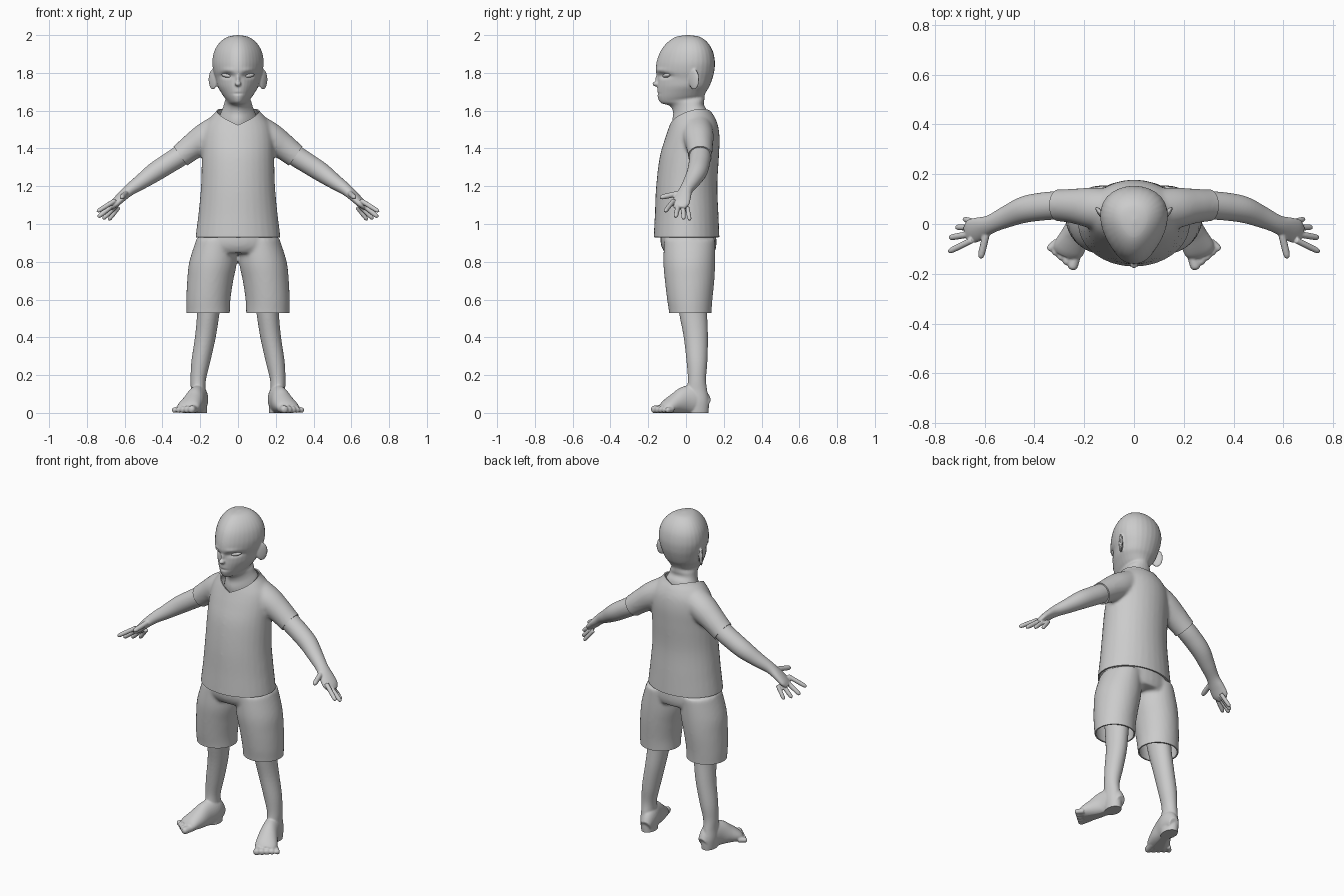
import bpy, bmesh
from math import sin, cos, pi, exp, radians
from mathutils import Vector, Matrix, Euler

if "Cube" in bpy.data.objects:
    bpy.data.objects.remove(bpy.data.objects["Cube"])

clay = bpy.data.materials.new("plain_grey")
clay.use_nodes = True
clay.diffuse_color = (0.6, 0.6, 0.6, 1)
clay.node_tree.nodes["Principled BSDF"].inputs["Base Color"].default_value = (0.6, 0.6, 0.6, 1)
SIDES = 32
ANGLES = [2 * pi * i / SIDES for i in range(SIDES)]


def resample(rows, steps=5):
    """Smooth spline through rows of numbers."""
    p = [Vector(r) for r in rows]
    p = [p[0]] + p + [p[-1]]
    out = []
    for a, b, c, d in zip(p, p[1:], p[2:], p[3:]):
        for k in range(steps):
            t = k / steps
            out.append(b + (c - a) * (t / 2) + (a * 2 - b * 5 + c * 4 - d) * (t * t / 2)
                       + (b * 3 - a - c * 3 + d) * (t ** 3 / 2))
    return out + [p[-1]]


def skin(bm, rings):
    loops = [[bm.verts.new(co) for co in ring] for ring in rings]
    for lo, hi in zip(loops, loops[1:]):
        for i in range(SIDES):
            j = (i + 1) % SIDES
            bm.faces.new((lo[i], lo[j], hi[j], hi[i]))
    bm.faces.new(loops[0])
    bm.faces.new(loops[-1])


def column(bm, rows, egg=0.0, flip=1):
    """Stacked sections: centre x, half width, front y, back y, z, rise at the back."""
    rings = []
    for x, a, yf, yb, z, rise in resample([tuple(r) + (0,) * (6 - len(r)) for r in rows]):
        rings.append([(flip * (x + a * cos(t) * (1 + egg * sin(t))),
                       (yf + yb) / 2 + (yb - yf) / 2 * sin(t),
                       z + rise * (1 + sin(t)) / 2) for t in ANGLES])
    skin(bm, rings)


def tube(bm, rows, flip=1):
    """Sections along a path: x, y, z, half width, half thickness."""
    pts = resample(rows)
    rings = []
    for i, r in enumerate(pts):
        along = (pts[min(i + 1, len(pts) - 1)] - pts[max(i - 1, 0)]).to_3d().normalized()
        side = along.cross(Vector((0, 0, 1))).normalized()
        up = side.cross(along)
        ring = [r.to_3d() + side * (r[3] * cos(t)) + up * (r[4] * sin(t)) for t in ANGLES]
        rings.append([(flip * v.x, v.y, v.z) for v in ring])
    skin(bm, rings)


def digit(bm, base, tip, r):
    b, t = Vector(base), Vector(tip)
    tube(bm, [(*b.lerp(t, f), r * s, r * s) for f, s in ((0, 1), (0.5, 1), (0.88, 0.9), (1, 0.4))])


def ball(bm, loc, radii, rot=(0, 0, 0)):
    m = Matrix.LocRotScale(Vector(loc), Euler([radians(a) for a in rot]), Vector(radii))
    bmesh.ops.create_uvsphere(bm, u_segments=24, v_segments=16, radius=1, matrix=m)


def bake(obj):
    bpy.ops.object.select_all(action="DESELECT")
    obj.select_set(True)
    bpy.context.view_layer.objects.active = obj
    bpy.ops.object.convert(target="MESH")


def finish(name, bm, voxel=0, smooth=4, sculpt=None, cuts=(), mirror=False, thick=0):
    """Fuse overlapping parts, trim open ends, mirror and shade."""
    bmesh.ops.recalc_face_normals(bm, faces=bm.faces)
    me = bpy.data.meshes.new(name)
    bm.to_mesh(me)
    bm.free()
    obj = bpy.data.objects.new(name, me)
    bpy.context.collection.objects.link(obj)
    if voxel:
        mod = obj.modifiers.new("fuse", "REMESH")
        mod.mode = "VOXEL"
        mod.voxel_size = voxel
        mod = obj.modifiers.new("relax", "SMOOTH")
        mod.factor, mod.iterations = 0.5, smooth
        bake(obj)
    bm = bmesh.new()
    bm.from_mesh(obj.data)
    if sculpt:
        for v in bm.verts:
            sculpt(v.co)
    for co, no, keep in cuts:
        faces = [f for f in bm.faces if keep(f.calc_center_median())]
        geom = faces + list({e for f in faces for e in f.edges}) + list({v for f in faces for v in f.verts})
        bmesh.ops.bisect_plane(bm, geom=geom, plane_co=co, plane_no=no, clear_outer=True)
    bm.to_mesh(obj.data)
    bm.free()
    if mirror:
        obj.modifiers.new("mirror", "MIRROR").merge_threshold = 0.0005
    if thick:
        mod = obj.modifiers.new("cloth", "SOLIDIFY")
        mod.thickness, mod.offset = thick, -1
    bake(obj)
    obj.data.materials.clear()
    obj.data.materials.append(clay)
    bpy.ops.object.shade_smooth_by_angle(angle=radians(50))


def everywhere(c):
    return True


# Head and neck
bm = bmesh.new()
column(bm, [
    (0, .004, 0, .02, 2), (0, .055, -.055, .075, 1.99), (0, .095, -.1, .115, 1.96),
    (0, .122, -.135, .142, 1.915), (0, .132, -.155, .153, 1.86), (0, .127, -.16, .15, 1.81),
    (0, .116, -.15, .14, 1.77), (0, .106, -.152, .125, 1.73), (0, .09, -.152, .11, 1.695, .01),
    (0, .075, -.148, .1, 1.665, .02), (0, .064, -.132, .098, 1.64, .035),
    (0, .07, -.085, .097, 1.625, .03), (0, .078, -.068, .095, 1.59, .04),
    (0, .095, -.072, .115, 1.54, .05), (0, .12, -.06, .12, 1.46, .03)], egg=0.25)
ball(bm, (0, -.157, 1.742), (.017, .021, .014))
ball(bm, (0, -.142, 1.768), (.012, .02, .035))
for s in (1, -1):
    ball(bm, (s * .133, .042, 1.765), (.034, .011, .055), (0, 0, s * 52))


def face(co):
    # eye sockets, brows and mouth line
    if co.y > -.03:
        return
    x = abs(co.x)
    eye = exp(-((x - .06) / .03) ** 2 - ((co.z - 1.785) / .014) ** 2)
    brow = exp(-((x - .055) / .03) ** 2 - ((co.z - 1.815) / .012) ** 2)
    mouth = exp(-(x / .025) ** 2 - ((co.z - 1.69) / .006) ** 2)
    co.y += .022 * eye - .005 * brow + .005 * mouth


finish("head", bm, .005, 4, face)

# Eyes
bm = bmesh.new()
for s in (1, -1):
    ball(bm, (s * .06, -.104, 1.786), (.03, .014, .011), (0, s * -8, s * 32))
finish("eyes", bm)

# Shirt
bm = bmesh.new()
column(bm, [(0, a, yf, yb, z) for a, yf, yb, z in (
    (.228, -.172, .178, .86), (.225, -.171, .177, .93), (.21, -.165, .172, 1.05),
    (.196, -.158, .166, 1.2), (.192, -.14, .174, 1.35), (.19, -.112, .178, 1.45),
    (.175, -.088, .17, 1.52), (.14, -.07, .15, 1.57), (.107, -.055, .125, 1.61),
    (.088, -.06, .11, 1.68))])
for s in (1, -1):
    tube(bm, [(.08, .055, 1.51, .085, .08), (.166, .065, 1.46, .082, .08),
              (.24, .072, 1.41, .07, .07), (.305, .075, 1.36, .064, .063),
              (.38, .077, 1.305, .064, .063)], flip=s)
finish("shirt", bm, .01, 5, mirror=True, thick=.008, cuts=[
    ((0, 0, 0), (-1, 0, 0), everywhere),
    ((0, 0, .93), (0, 0, -1), everywhere),
    ((0, -.1, 1.52), (-.378, -.304, 1), everywhere),
    ((.305, .07, 1.36), (.82, 0, -.57), lambda c: c.x > .21 and c.z > 1.24)])

# Shorts
bm = bmesh.new()
column(bm, [(0, .17, -.12, .15, 1), (0, .208, -.135, .16, .93),
            (0, .215, -.13, .16, .88), (0, .19, -.11, .15, .845)])
for s in (1, -1):
    column(bm, [(.115, .105, -.115, .155, .92), (.132, .126, -.12, .155, .8),
                (.147, .122, -.112, .15, .7), (.157, .117, -.1, .14, .6),
                (.158, .115, -.09, .135, .53), (.158, .115, -.088, .133, .46)], flip=s)
finish("shorts", bm, .01, 5, thick=.008, cuts=[((0, 0, .53), (0, 0, -1), everywhere)])

# Arms and hands
bm = bmesh.new()
tube(bm, [(.2, .075, 1.44, .05, .05), (.3, .075, 1.365, .056, .055), (.37, .07, 1.32, .056, .054),
          (.44, .058, 1.275, .053, .051), (.51, .03, 1.225, .044, .041), (.575, 0, 1.18, .037, .031),
          (.62, -.018, 1.14, .046, .025), (.655, -.03, 1.105, .048, .02),
          (.675, -.035, 1.085, .03, .012)])
for base, tip, r in (((.65, -.065, 1.125), (.746, -.112, 1.065), .0125),
                     ((.655, -.04, 1.105), (.742, -.055, 1.036), .013),
                     ((.645, -.014, 1.095), (.716, -.013, 1.026), .0125),
                     ((.63, .006, 1.09), (.685, .02, 1.02), .0115),
                     ((.59, -.025, 1.165), (.617, -.138, 1.14), .0145)):
    digit(bm, base, tip, r)
finish("arms", bm, .004, 4, mirror=True)

# Legs and feet
bm = bmesh.new()
column(bm, [(.15, .065, -.05, .11, .62), (.158, .059, -.035, .112, .52), (.173, .055, -.012, .116, .4),
            (.197, .05, .003, .113, .27), (.21, .041, .01, .106, .18), (.211, .039, .004, .112, .12),
            (.208, .044, 0, .122, .06), (.205, .04, .005, .118, -.01)])
tube(bm, [(.195, .115, .04, .03, .035), (.203, .06, .068, .046, .075), (.22, 0, .066, .05, .075),
          (.238, -.05, .05, .058, .058), (.262, -.1, .032, .063, .038), (.272, -.125, .022, .05, .024)])
for i in range(5):
    f = i / 4
    base = Vector((.228, -.105, .022)).lerp(Vector((.308, -.07, .018)), f)
    tip = Vector((.25, -.184, .018)).lerp(Vector((.345, -.105, .014)), f)
    digit(bm, base, tip, .021 - .006 * f)


def ground(co):
    co.z = max(co.z, 0)


finish("legs", bm, .005, 3, ground, mirror=True)
